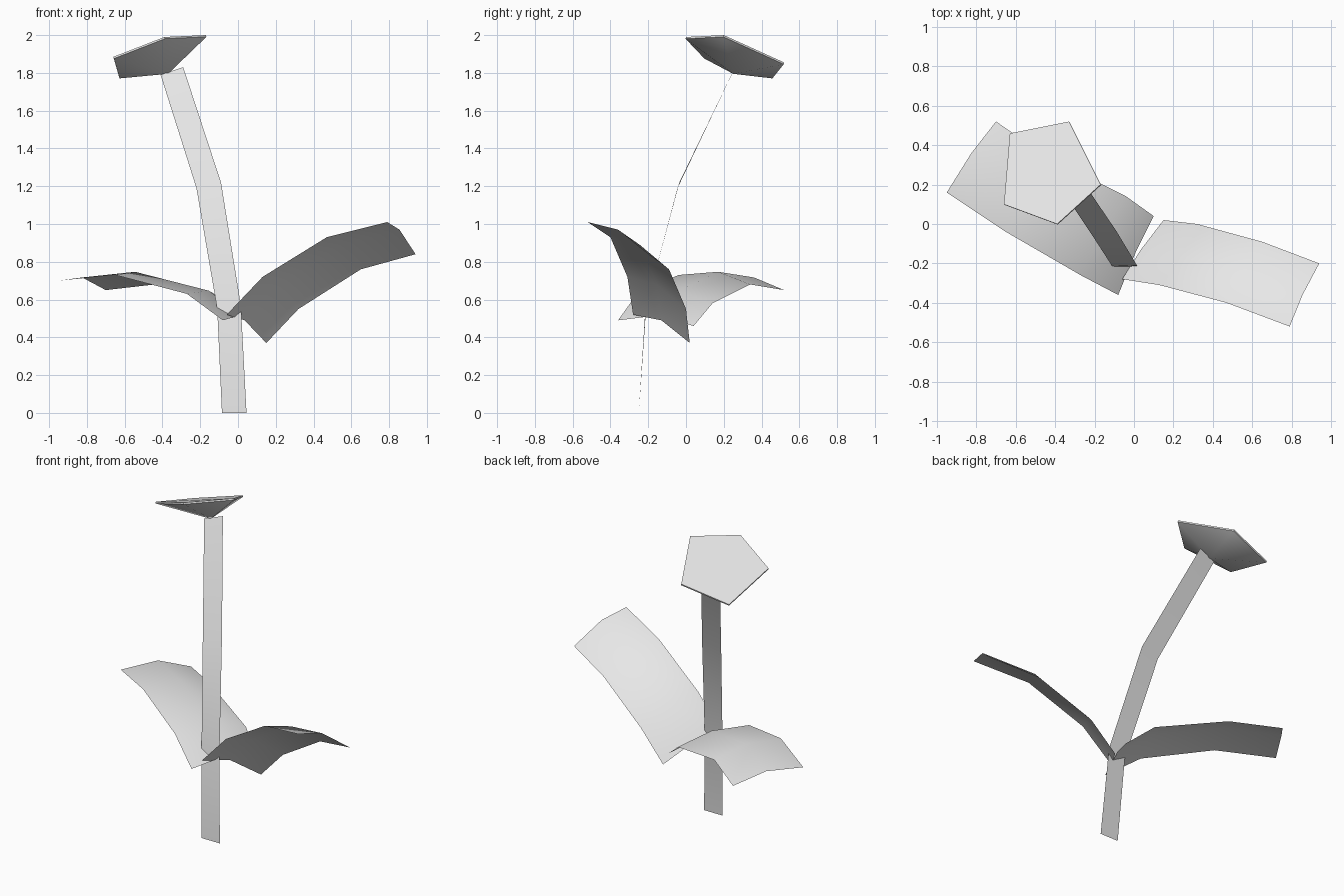
import bpy
import bmesh
import math
from mathutils import Vector

cube = bpy.data.objects.get("Cube")
if cube:
    bpy.data.objects.remove(cube, do_unlink=True)

# One plain grey for the whole plant
GREY = (0.8, 0.8, 0.8, 1.0)
grey = bpy.data.materials.new("plain_grey")
grey.use_nodes = True
grey.diffuse_color = GREY
grey.node_tree.nodes["Principled BSDF"].inputs["Base Color"].default_value = GREY


def finish(bm, name):
    """Turn a bmesh into a smooth-shaded grey object."""
    mesh = bpy.data.meshes.new(name)
    bm.to_mesh(mesh)
    bm.free()
    mesh.materials.append(grey)
    obj = bpy.data.objects.new(name, mesh)
    bpy.context.collection.objects.link(obj)
    bpy.ops.object.select_all(action="DESELECT")
    obj.select_set(True)
    bpy.context.view_layer.objects.active = obj
    bpy.ops.object.shade_smooth_by_angle(angle=math.radians(40))
    return obj


def sheet(name, edge_a, edge_b, lift=None):
    """Thin sheet lofted between two edges, arched in the middle by lift."""
    bm = bmesh.new()
    rows = []
    for a, b in zip(edge_a, edge_b):
        a, b = Vector(a), Vector(b)
        points = [a, b] if lift is None else [a, (a + b) / 2 + Vector(lift), b]
        rows.append([bm.verts.new(p) for p in points])
    for low, high in zip(rows, rows[1:]):
        for i in range(len(low) - 1):
            bm.faces.new((low[i], low[i + 1], high[i + 1], high[i]))
    return finish(bm, name)


# Stem: a flat bent ribbon
sheet("stem",
      [(-.085, -.25, 0), (-.11, -.215, .55), (-.22, -.045, 1.19), (-.41, .24, 1.79)],
      [(.045, -.25, 0), (.015, -.21, .57), (-.09, -.035, 1.22), (-.29, .26, 1.83)])

# Leaves: arched blades, each from base to tip
sheet("left_leaf",
      [(-.06, -.28, .52), (.13, -.31, .72), (.47, -.4, .93), (.79, -.52, 1.01)],
      [(.15, .02, .37), (.32, 0, .55), (.65, -.09, .76), (.94, -.2, .84)],
      lift=(-.01, 0, .045))
sheet("right_leaf",
      [(.1, .04, .46), (-.04, .14, .58), (-.44, .34, .68), (-.7, .52, .65)],
      [(-.08, -.36, .49), (-.27, -.26, .63), (-.65, -.04, .73), (-.95, .16, .7)],
      lift=(0, .02, .042))

# Flower head: a tilted five-sided cap with a thin rim over a shallow cone
outline = [Vector(p) for p in (
    (-.39, 0, 1.99), (-.17, .2, 2), (-.33, .52, 1.855),
    (-.63, .46, 1.78), (-.66, .1, 1.885))]
bm = bmesh.new()
top = [bm.verts.new(p) for p in outline]
cap = bm.faces.new(top)
cap.normal_update()
rim_drop = cap.normal * 0.01
rim = [bm.verts.new(p - rim_drop) for p in outline]
apex = bm.verts.new((-.37, .25, 1.795))
for i in range(len(top)):
    j = (i + 1) % len(top)
    bm.faces.new((top[j], top[i], rim[i], rim[j]))
    bm.faces.new((rim[j], rim[i], apex))
bmesh.ops.recalc_face_normals(bm, faces=bm.faces)
finish(bm, "flower_head")
